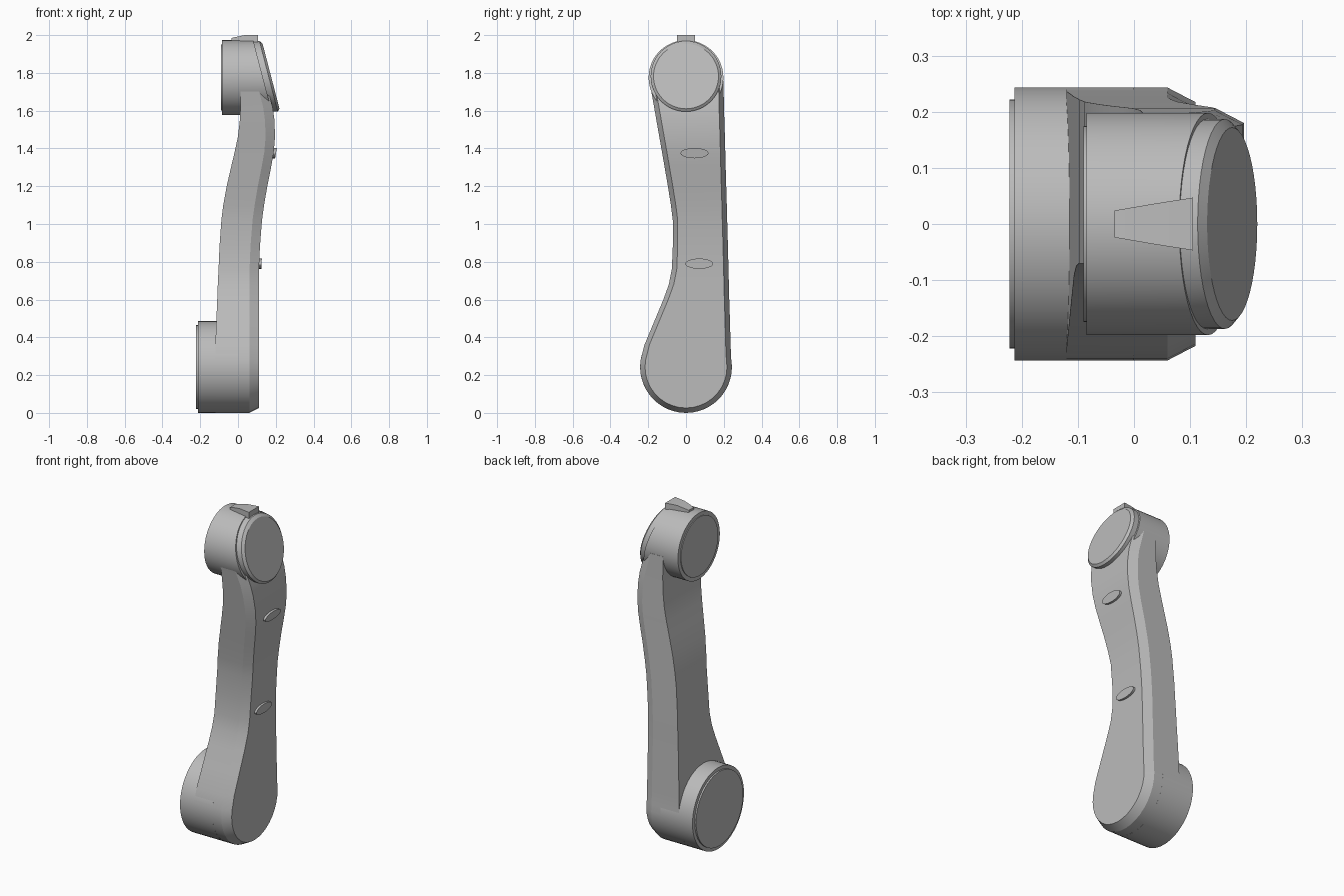
import bpy, bmesh
from math import sin, cos, pi, radians

cube = bpy.data.objects.get("Cube")
if cube:
    bpy.data.objects.remove(cube, do_unlink=True)

grey = bpy.data.materials.new("plain grey")
grey.use_nodes = True
colour = (0.5, 0.5, 0.5, 1)
grey.diffuse_color = colour
grey.node_tree.nodes["Principled BSDF"].inputs["Base Color"].default_value = colour


def loft(name, rings, cap_start=True):
    """Skin a row of equal closed rings, with flat end caps."""
    bm = bmesh.new()
    rows = [[bm.verts.new(p) for p in ring] for ring in rings]
    for a, b in zip(rows, rows[1:]):
        for i in range(len(a)):
            j = (i + 1) % len(a)
            bm.faces.new((a[i], a[j], b[j], b[i]))
    if cap_start:
        bm.faces.new(rows[0][::-1])
    bm.faces.new(rows[-1])
    bmesh.ops.remove_doubles(bm, verts=bm.verts, dist=1e-5)
    bmesh.ops.recalc_face_normals(bm, faces=bm.faces)
    mesh = bpy.data.meshes.new(name)
    bm.to_mesh(mesh)
    bm.free()
    mesh.materials.append(grey)
    obj = bpy.data.objects.new(name, mesh)
    bpy.context.collection.objects.link(obj)
    bpy.ops.object.select_all(action='DESELECT')
    obj.select_set(True)
    bpy.context.view_layer.objects.active = obj
    bpy.ops.object.shade_smooth_by_angle(angle=radians(25))
    return obj


def ellipse(x, y, z, ry, rz, slope=0.0, n=48):
    """Ring facing x, leaning back by slope as it rises."""
    ring = []
    for i in range(n):
        a = 2 * pi * i / n
        dz = rz * sin(a)
        ring.append((x + slope * dz, y + ry * cos(a), z + dz))
    return ring


def turned(name, z, profile):
    """Round part along x; profile rows are x, radius, end slope."""
    loft(name, [ellipse(x, 0, z, r, r, s) for x, r, s in profile])


# Arm: cross-sections up the height, with chamfered outer edges
R, INSET, BEVEL = 0.243, 0.026, 0.05


def section(z, left, right, inner, outer, dz=0.0, inset=INSET):
    return [(inner, left, z), (outer - BEVEL, left, z),
            (outer, left + inset, z + dz), (outer, right - inset, z + dz),
            (outer - BEVEL, right, z), (inner, right, z)]


rings = []
for i in range(11):
    t = radians(10 * i)
    y, z = R * sin(t), R - R * cos(t)
    rings.append(section(z, -y, y, -0.12, 0.11, INSET * cos(t), INSET * sin(t)))
# height, right edge, left edge, inner x, outer x
for row in ((0.36, -0.22, 0.236, -0.12, 0.11),
            (0.48, -0.17, 0.233, -0.115, 0.11),
            (0.6, -0.12, 0.229, -0.11, 0.11),
            (0.68, -0.091, 0.227, -0.107, 0.11),
            (0.76, -0.075, 0.225, -0.103, 0.111),
            (0.88, -0.07, 0.222, -0.098, 0.116),
            (1.02, -0.07, 0.218, -0.088, 0.127),
            (1.1, -0.08, 0.216, -0.078, 0.138),
            (1.2, -0.096, 0.213, -0.06, 0.155),
            (1.3, -0.113, 0.21, -0.037, 0.175),
            (1.38, -0.127, 0.208, -0.018, 0.189),
            (1.46, -0.141, 0.206, -0.001, 0.196),
            (1.55, -0.157, 0.203, 0.01, 0.193),
            (1.62, -0.169, 0.201, 0.013, 0.183),
            (1.76, -0.194, 0.198, 0.015, 0.145)):
    rings.append(section(*row))
loft("arm", rings, cap_start=False)

# Lower hub with its raised disc
turned("lower_hub", R, ((-0.213, R, 0), (0, R, 0)))
turned("lower_hub_disc", R, ((-0.222, 0.222, 0), (-0.2, 0.222, 0)))

# Upper hub with its raised disc and sloping cap
TOP, LEAN = 1.775, -0.26
turned("upper_hub", TOP, ((-0.085, 0.198, 0), (0.132, 0.198, LEAN)))
turned("upper_hub_disc", TOP, ((-0.09, 0.175, 0), (-0.07, 0.175, 0)))
turned("upper_cap", TOP + 0.007, ((0.125, 0.187, LEAN), (0.162, 0.187, LEAN),
                                  (0.175, 0.172, LEAN)))

# Tapered pointer on top of the upper hub
loft("pointer", [[(x, -w, 1.94), (x, w, 1.94), (x, w, z), (x, -w, z)]
                 for x, w, z in ((-0.035, 0.024, 1.985), (0.035, 0.036, 2.0),
                                 (0.105, 0.047, 2.0))])

# Oval studs on the outer face
for name, x, y, z, s in (("upper_stud", 0.188, 0.045, 1.375, 0.17),
                         ("lower_stud", 0.112, 0.07, 0.79, 0.04)):
    loft(name, [ellipse(x + d, y, z, 0.074, 0.027, s) for d in (-0.03, 0.013)])
